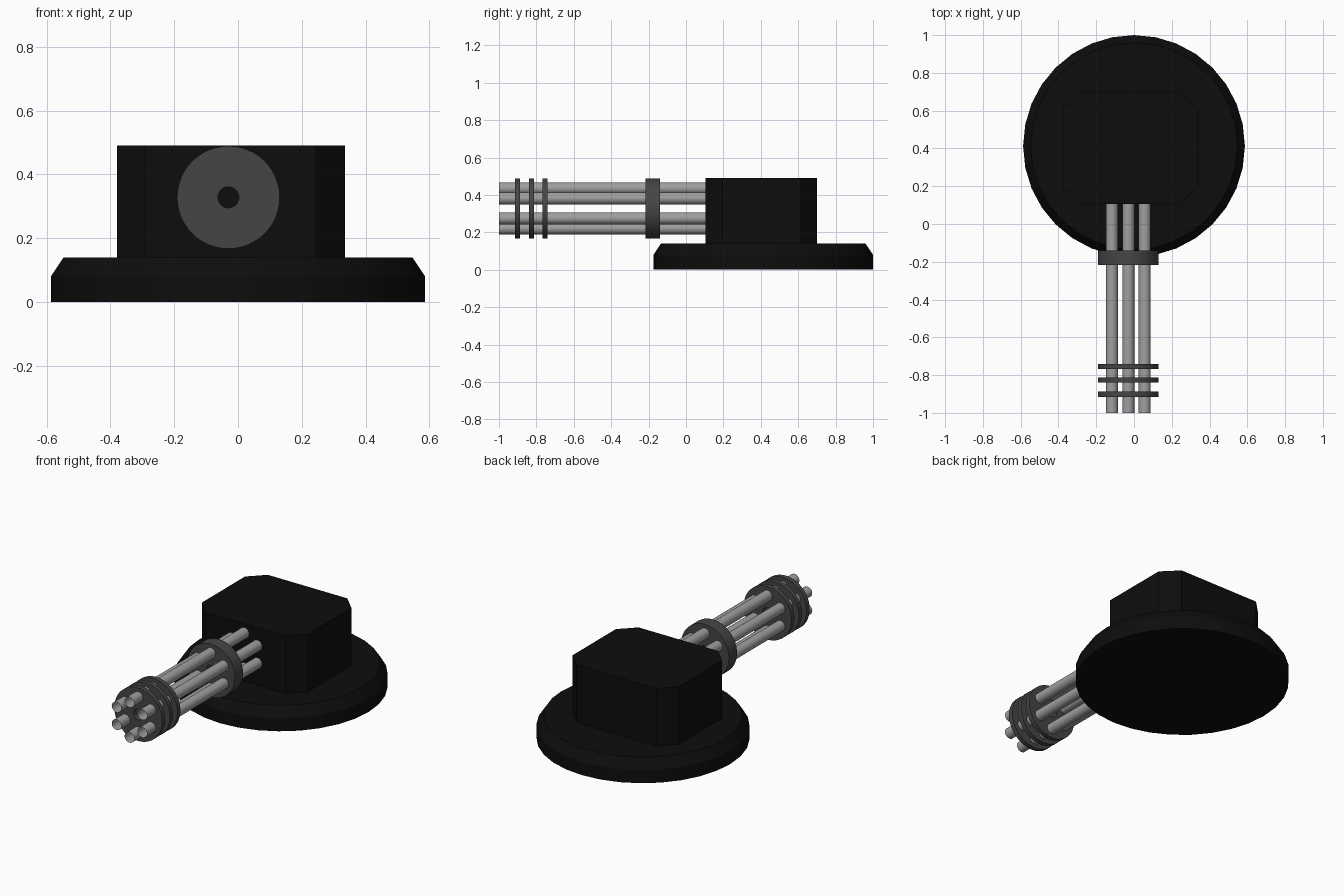
import bpy, bmesh, math
from mathutils import Vector

if "Cube" in bpy.data.objects:
    bpy.data.objects.remove(bpy.data.objects["Cube"])


def material(name, v):
    m = bpy.data.materials.new(name)
    m.diffuse_color = (v, v, v, 1)
    m.use_nodes = True
    m.node_tree.nodes["Principled BSDF"].inputs["Base Color"].default_value = m.diffuse_color
    return m


BLACK = material("matte black", 0.004)
DARK = material("dark grey", 0.06)
STEEL = material("steel grey", 0.35)


def lathe(name, profile, sides, mat, origin, axis, smooth=True, closed=False):
    """Revolve (radius, distance) points around z or y; radius 0 closes with a cap."""
    bm = bmesh.new()
    rings = []
    for r, d in profile:
        ring = []
        for i in range(sides):
            a = 2 * math.pi * i / sides
            c, s = r * math.cos(a), r * math.sin(a)
            p = (c, s, d) if axis == 'Z' else (c, d, s)
            ring.append(bm.verts.new(Vector(p) + Vector(origin)))
        rings.append(ring)
    pairs = list(zip(rings, rings[1:]))
    if closed:
        pairs.append((rings[-1], rings[0]))
    for a, b in pairs:
        for i in range(sides):
            j = (i + 1) % sides
            bm.faces.new((a[i], a[j], b[j], b[i]))
    if axis == 'Z':
        bm.faces.new(rings[0])
        bm.faces.new(rings[-1])
    return finish(name, bm, mat, smooth, axis == 'Z' or closed)


def finish(name, bm, mat, smooth, solid=True):
    if solid:
        bmesh.ops.recalc_face_normals(bm, faces=bm.faces)
    else:
        bmesh.ops.reverse_faces(bm, faces=bm.faces)
        # open tube: make sure normals point away from the tube's own axis
        mid = sum((v.co for v in bm.verts), Vector()) / len(bm.verts)
        f = next(iter(bm.faces))
        out = f.calc_center_median() - mid
        out.y = 0
        f.normal_update()
        if f.normal.dot(out) < 0:
            bmesh.ops.reverse_faces(bm, faces=bm.faces)
    me = bpy.data.meshes.new(name)
    bm.to_mesh(me)
    bm.free()
    me.materials.append(mat)
    ob = bpy.data.objects.new(name, me)
    bpy.context.collection.objects.link(ob)
    if smooth:
        bpy.ops.object.select_all(action='DESELECT')
        ob.select_set(True)
        bpy.context.view_layer.objects.active = ob
        bpy.ops.object.shade_smooth_by_angle(angle=math.radians(30))
    return ob


# round base with chamfered rim
lathe("round_base", [(0.587, 0), (0.587, 0.08), (0.547, 0.14)], 32, BLACK,
      (0, 0.413, 0), 'Z')

# housing block with cut vertical corners
x0, x1, y0, y1, c = -0.38, 0.335, 0.105, 0.70, 0.09
outline = [(x0 + c, y0), (x1 - c, y0), (x1, y0 + c), (x1, y1 - c),
           (x1 - c, y1), (x0 + c, y1), (x0, y1 - c), (x0, y0 + c)]
bm = bmesh.new()
low = [bm.verts.new((x, y, 0.135)) for x, y in outline]
top = [bm.verts.new((x, y, 0.49)) for x, y in outline]
bm.faces.new(low)
bm.faces.new(top)
for i in range(8):
    j = (i + 1) % 8
    bm.faces.new((low[i], low[j], top[j], top[i]))
finish("housing", bm, BLACK, False)

# six open barrels around the rotor axis
CX, CZ = -0.03, 0.328
for k in range(6):
    a = math.radians(90 + 60 * k)
    lathe(f"barrel_{k + 1}", [(0.032, -1.0), (0.032, 0.12)], 24, STEEL,
          (CX + 0.1 * math.cos(a), 0, CZ + 0.107 * math.sin(a)), 'Y')

# barrel clamps: discs with a central hole
clamps = [(-0.915, -0.887), (-0.84, -0.812), (-0.768, -0.74), (-0.217, -0.139)]
for k, (a, b) in enumerate(clamps):
    lathe(f"barrel_clamp_{k + 1}", [(0.033, a), (0.161, a), (0.161, b), (0.033, b)],
          48, DARK, (CX, 0, CZ), 'Y', closed=True)
